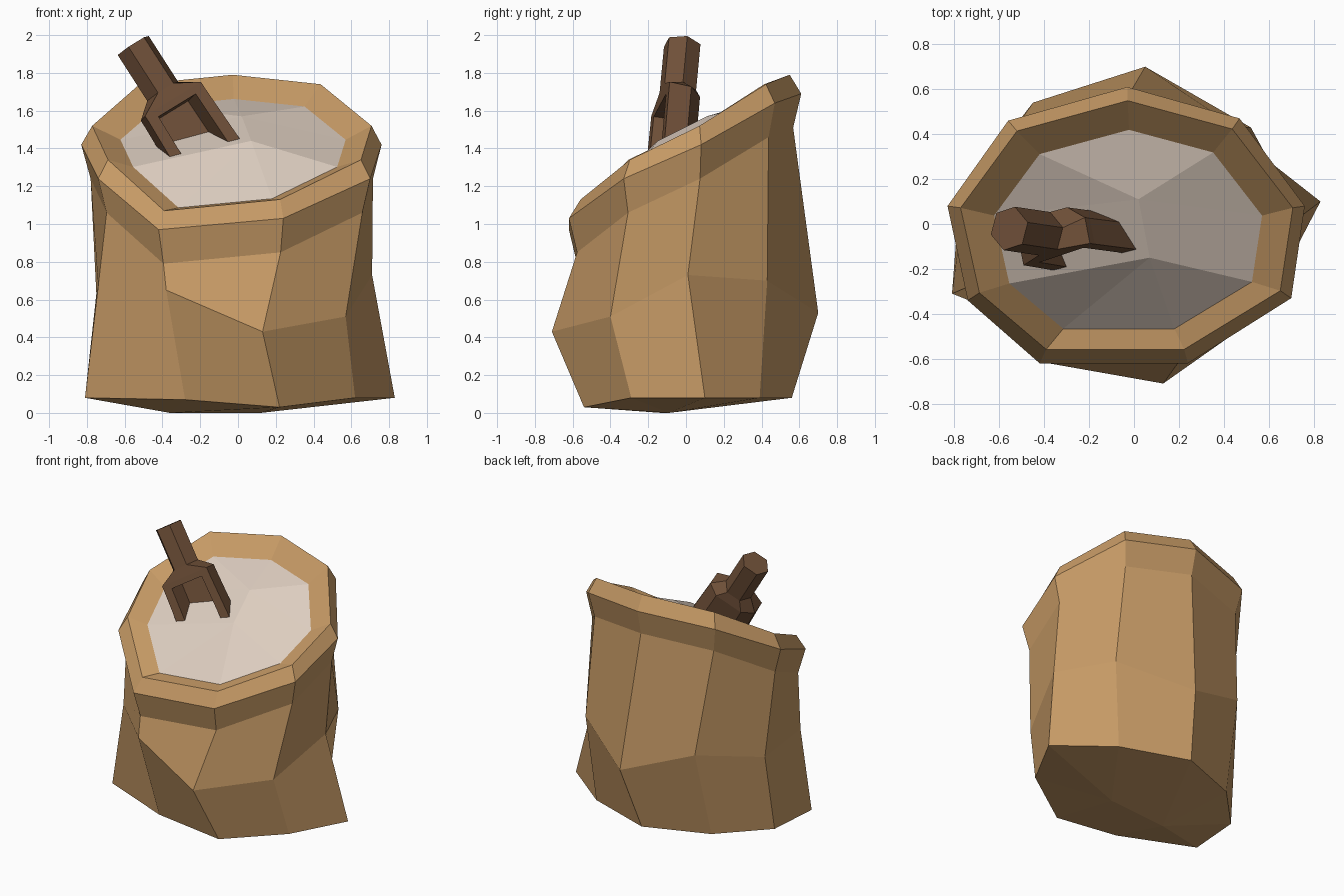
import bpy, bmesh, math
from mathutils import Vector

default_cube = bpy.data.objects.get("Cube")
if default_cube:
    bpy.data.objects.remove(default_cube, do_unlink=True)


def make_material(name, colour):
    mat = bpy.data.materials.new(name)
    mat.use_nodes = True
    mat.diffuse_color = (*colour, 1)
    shader = next(n for n in mat.node_tree.nodes if n.type == 'BSDF_PRINCIPLED')
    shader.inputs["Base Color"].default_value = (*colour, 1)
    return mat


def finish(name, bm, mat, fix_normals=False):
    if fix_normals:
        bmesh.ops.recalc_face_normals(bm, faces=bm.faces)
    mesh = bpy.data.meshes.new(name)
    bm.to_mesh(mesh)
    bm.free()
    mesh.materials.append(mat)
    obj = bpy.data.objects.new(name, mesh)
    bpy.context.scene.collection.objects.link(obj)
    return obj


def add_ring(bm, points):
    return [bm.verts.new(p) for p in points]


def bridge(bm, low, high):
    count = len(low)
    for i in range(count):
        j = (i + 1) % count
        bm.faces.new((low[i], high[i], high[j], low[j]))


def close_to_ridge(bm, ring, ends, first, flip=False):
    """Fill a ring with faces running to a two-point ridge.
    Columns listed in first go to ends[0], the others to ends[1]."""
    a, b = (bm.verts.new(p) for p in ends)
    near = [a if i in first else b for i in range(len(ring))]
    for i in range(len(ring)):
        j = (i + 1) % len(ring)
        corners = [ring[i], ring[j], near[j]]
        if near[i] is not near[j]:
            corners.append(near[i])
        bm.faces.new(corners[::-1] if flip else corners)


def loft(bm, sections, place):
    """Closed solid through (t, outline) sections."""
    rings = [add_ring(bm, [place(u, v, t) for u, v in outline])
             for t, outline in sections]
    for low, high in zip(rings, rings[1:]):
        bridge(bm, low, high)
    bm.faces.new(rings[0])
    bm.faces.new(rings[-1][::-1])


burlap = make_material("burlap tan", (0.56, 0.32, 0.13))
powder = make_material("pale powder", (0.73, 0.62, 0.53))
wood = make_material("dark brown wood", (0.16, 0.08, 0.04))

# Nine columns, starting at -x and passing round the back
lip = [(-.83, .08, 1.42), (-.56, .46, 1.64), (-.03, .61, 1.69),
       (.47, .47, 1.64), (.76, .08, 1.42), (.7, -.33, 1.24),
       (.24, -.62, 1.03), (-.42, -.62, .97), (-.74, -.34, 1.24)]
belly = [(-.75, .15, .63), (-.45, .54, .71), (.05, .7, .53),
         (.52, .43, .7), (.71, .01, .73), (.57, -.4, .51),
         (.13, -.71, .43), (-.38, -.62, .65), (-.74, -.28, .67)]
foot = [(-.78, .08, .08), (-.48, .39, .08), (-.03, .56, .08),
        (.46, .39, .08), (.83, .1, .08), (.62, -.29, .08),
        (.22, -.54, .03), (-.28, -.52, .07), (-.81, -.31, .08)]
neck = [(x * .94, y * .93, z - .18) for x, y, z in lip]
rim = [(x * .93, y * .9, z + .1) for x, y, z in lip]
fill = [(x * .75, y * .72 - .02, z * .8 + .31) for x, y, z in lip]

# Sack: wall, folded lip and inside of the mouth
bm = bmesh.new()
rings = [add_ring(bm, r) for r in (foot, belly, neck, lip, rim, fill)]
for low, high in zip(rings, rings[1:]):
    bridge(bm, low, high)
close_to_ridge(bm, rings[0], [(-.36, -.13, 0), (.12, -.09, 0)], {0, 1, 2, 7, 8})
finish("sack", bm, burlap)

# Heap of powder in the mouth
bm = bmesh.new()
close_to_ridge(bm, add_ring(bm, fill), [(.02, .11, 1.57), (.07, -.15, 1.44)],
               {0, 1, 2, 3, 4}, flip=True)
finish("powder_heap", bm, powder)

# Scoop frame: along the handle, across the blade, out of the opening
top = Vector((-.555, -.02, 1.945))
along = Vector((.54, -.08, -.84)).normalized()
across = Vector((.82, .27, .5))
across = (across - along * across.dot(along)).normalized()
outward = along.cross(across)


def scoop_point(u, v, t):
    return top + across * u + outward * v + along * t


def mirrored(half):
    return half + [(-u, v) for u, v in reversed(half)]


grip = [(.1 * math.cos(math.radians(a)), .1 * math.sin(math.radians(a)))
        for a in (120, 180, 240, 300, 360, 420)]
shell = mirrored([(-.18, .09), (-.18, -.03), (-.1, -.1)])
trough = shell + mirrored([(.12, .09), (.1, -.04)])

# Handle and solid shoulder
bm = bmesh.new()
loft(bm, [(0, grip), (.29, grip), (.36, shell), (.4, shell)], scoop_point)
finish("scoop_handle", bm, wood, True)

# Open blade pushed into the powder
bm = bmesh.new()
loft(bm, [(.4, trough), (.84, [(u * 1.08, v) for u, v in trough])], scoop_point)
finish("scoop_blade", bm, wood, True)
